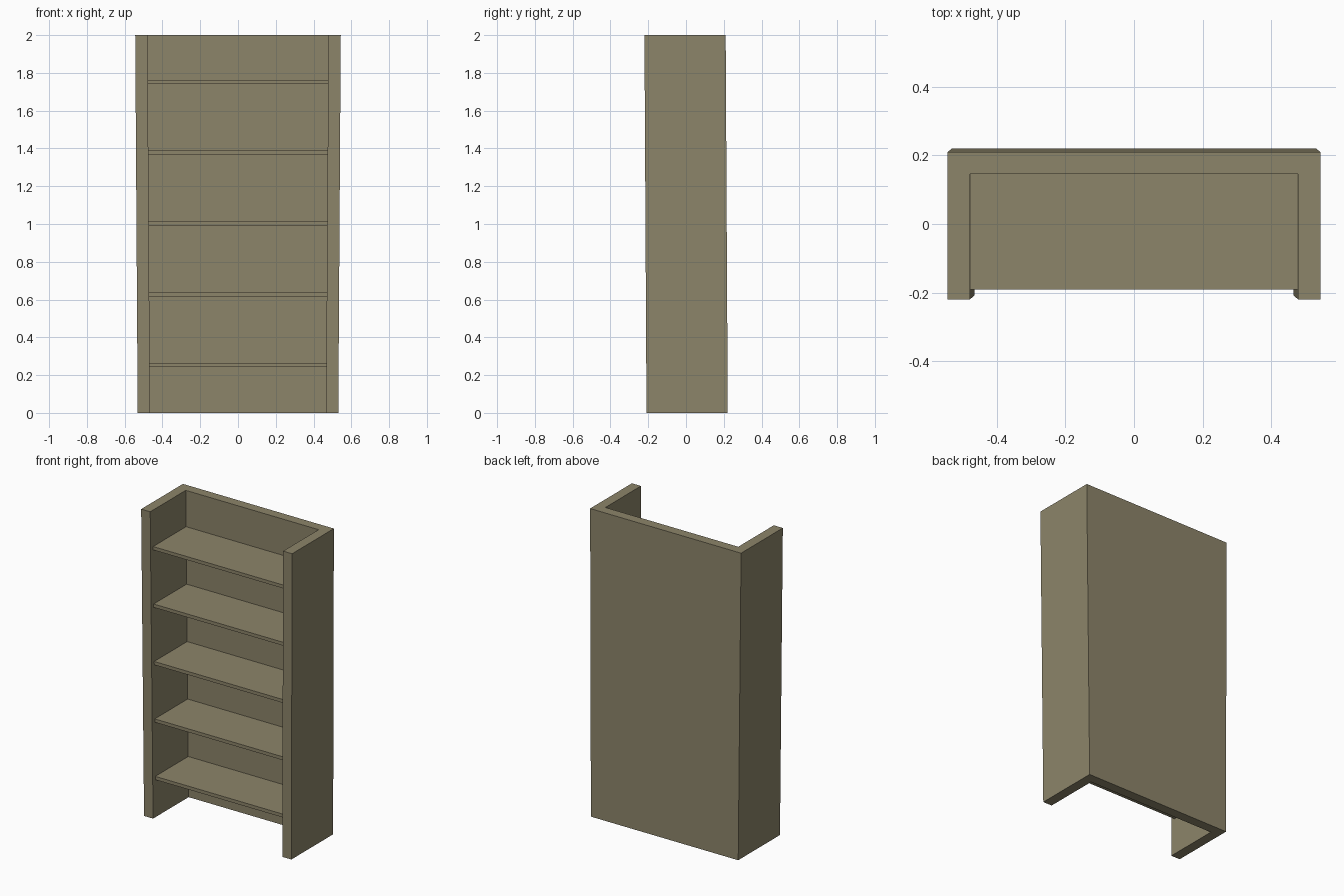
import bpy, bmesh

cube = bpy.data.objects.get("Cube")
if cube:
    bpy.data.objects.remove(cube, do_unlink=True)

HEIGHT = 2.0
wood = bpy.data.materials.new("olive_brown_wood")
wood.use_nodes = True
COLOUR = (0.265, 0.233, 0.144, 1)
wood.diffuse_color = COLOUR
wood.node_tree.nodes["Principled BSDF"].inputs["Base Color"].default_value = COLOUR


def lean(x, y, z):
    """Flare outward and lean forward slightly with height."""
    t = z / HEIGHT
    side = 1 if x > 0 else -1
    return (x + side * 0.013 * t, y - 0.011 * t, z)


def prism(name, outline, z0, z1):
    """Extrude an outline between two heights, following the lean."""
    bm = bmesh.new()
    low = [bm.verts.new(lean(x, y, z0)) for x, y in outline]
    high = [bm.verts.new(lean(x, y, z1)) for x, y in outline]
    bm.faces.new(low[::-1])
    bm.faces.new(high)
    n = len(outline)
    for i in range(n):
        j = (i + 1) % n
        bm.faces.new((low[i], low[j], high[j], high[i]))
    bmesh.ops.recalc_face_normals(bm, faces=bm.faces)
    mesh = bpy.data.meshes.new(name)
    bm.to_mesh(mesh)
    bm.free()
    mesh.materials.append(wood)
    obj = bpy.data.objects.new(name, mesh)
    bpy.context.collection.objects.link(obj)


# U-shaped case: two sides and a back in one shell
OUT, INN = 0.531, 0.466
FRONT, BACK, INNER_BACK = -0.209, 0.221, 0.157
half = [(INN, INNER_BACK), (INN, FRONT), (OUT, FRONT), (OUT, BACK)]
prism("case", half + [(-x, y) for x, y in reversed(half)], 0, HEIGHT)

# Five evenly spaced shelves, set back from the front edge
SHELF_FRONT = -0.182
shelf = [(-INN, SHELF_FRONT), (INN, SHELF_FRONT),
         (INN, INNER_BACK), (-INN, INNER_BACK)]
for i in range(5):
    z = 0.243 + i * 0.3745
    prism(f"shelf_{i + 1}", shelf, z, z + 0.022)
